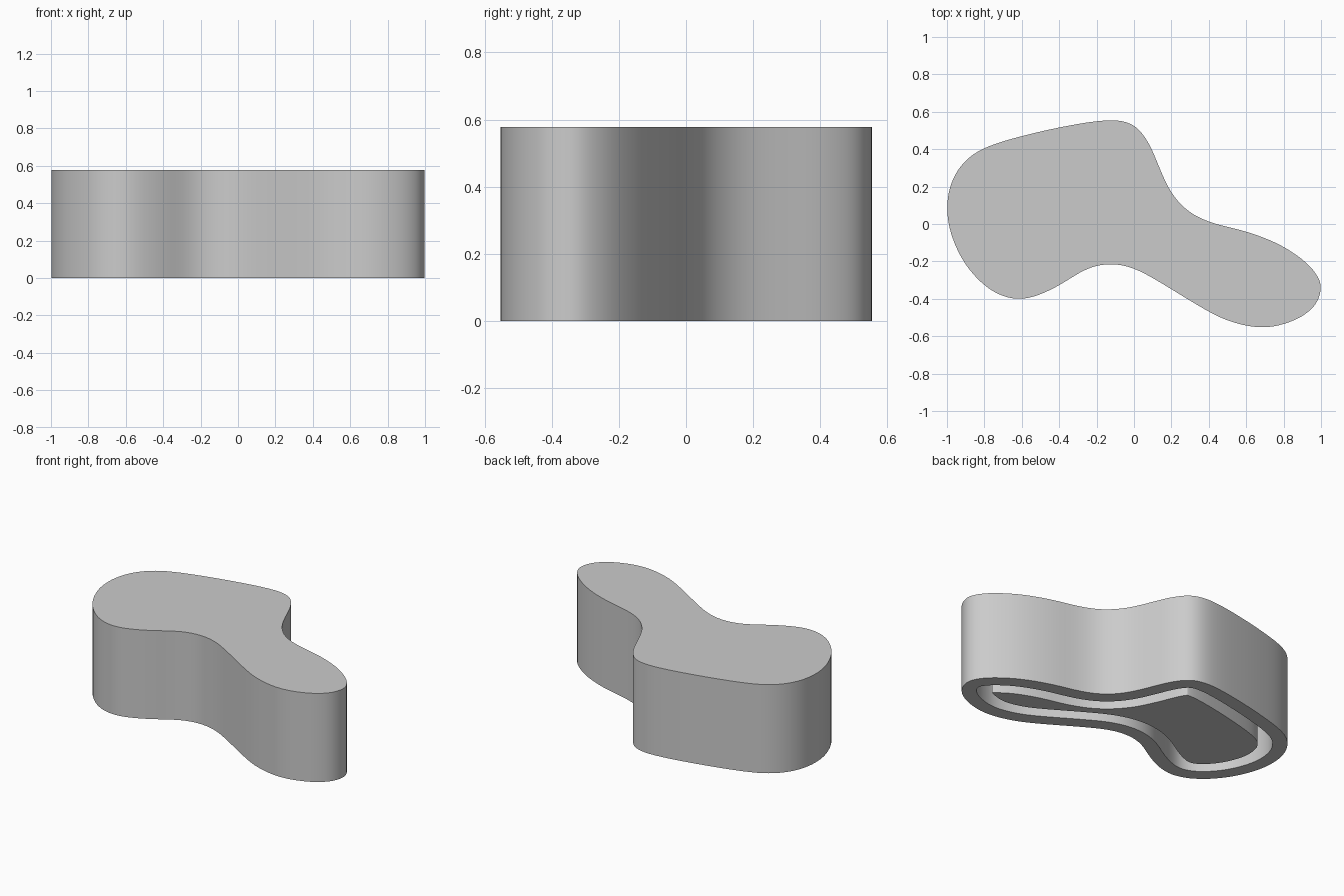
import bpy, bmesh, math
from mathutils import Vector
from mathutils.geometry import intersect_point_line

HEIGHT, WALL, TOP = 0.578, 0.088, 0.09
STEPS = 6

if "Cube" in bpy.data.objects:
    bpy.data.objects.remove(bpy.data.objects["Cube"], do_unlink=True)

grey = bpy.data.materials.new("plain_grey")
grey.use_nodes = True
grey.diffuse_color = (0.6, 0.6, 0.6, 1)
grey.node_tree.nodes["Principled BSDF"].inputs["Base Color"].default_value = grey.diffuse_color

# Free-form outline, clockwise from the back
OUTLINE = [Vector(p) for p in (
    (-.13, .557), (0, .53), (.08, .43), (.13, .315), (.2, .165), (.3, .06),
    (.43, .002), (.6, -.04), (.78, -.11), (.92, -.205), (.985, -.285), (1, -.35),
    (.965, -.44), (.86, -.515), (.69, -.556), (.5, -.517), (.35, -.44), (.15, -.318),
    (0, -.237), (-.13, -.213), (-.26, -.242), (-.42, -.34), (-.6, -.405), (-.76, -.36),
    (-.9, -.22), (-.98, -.05), (-1, .1), (-.97, .24), (-.89, .35), (-.78, .415),
    (-.6, .47), (-.38, .52))]


def smooth_loop(pts):
    """Closed smooth curve through the points."""
    out, n = [], len(pts)
    for i in range(n):
        a, b, c, d = (pts[(i + k) % n] for k in (-1, 0, 1, 2))
        chord = (c - b).length
        m0 = (c - a) * (chord / ((c - b).length + (b - a).length))
        m1 = (d - b) * (chord / ((d - c).length + chord))
        for s in range(STEPS):
            t = s / STEPS
            out.append(b * (2*t**3 - 3*t**2 + 1) + m0 * (t**3 - 2*t**2 + t)
                       + c * (3*t**2 - 2*t**3) + m1 * (t**3 - t**2))
    # relax small wobbles
    for _ in range(6):
        out = [p * 0.5 + (out[i - 1] + out[(i + 1) % len(out)]) * 0.25
               for i, p in enumerate(out)]
    return out


def inset(loop, dist):
    n = len(loop)
    tangents = [(loop[(i + 1) % n] - loop[i - 1]).normalized() for i in range(n)]
    return [p + Vector((t.y, -t.x)) * dist for p, t in zip(loop, tangents)]


def clearance(p, loop):
    best = 9
    for i, b in enumerate(loop):
        a = loop[i - 1]
        q, t = intersect_point_line(p, a, b)
        q = a.lerp(b, min(max(t, 0), 1))
        best = min(best, (p - q.to_2d()).length)
    return best


def ring(bm, loop, z):
    return [bm.verts.new((p.x, p.y, z)) for p in loop]


def bridge(bm, a, b):
    for i in range(len(a)):
        bm.faces.new((a[i - 1], a[i], b[i], b[i - 1]))


def finish(bm, name):
    bmesh.ops.recalc_face_normals(bm, faces=bm.faces)
    mesh = bpy.data.meshes.new(name)
    bm.to_mesh(mesh)
    bm.free()
    mesh.materials.append(grey)
    ob = bpy.data.objects.new(name, mesh)
    bpy.context.collection.objects.link(ob)
    bpy.ops.object.select_all(action='DESELECT')
    ob.select_set(True)
    bpy.context.view_layer.objects.active = ob
    bpy.ops.object.shade_smooth_by_angle(angle=math.radians(30))


def stack(name, levels):
    """Closed solid through rings of equal size, capped at both ends."""
    bm = bmesh.new()
    rings = [ring(bm, loop, z) for loop, z in levels]
    for a, b in zip(rings, rings[1:]):
        bridge(bm, a, b)
    bm.faces.new(rings[0])
    bm.faces.new(rings[-1])
    finish(bm, name)


outer = smooth_loop(OUTLINE)
inner = inset(outer, WALL)
# Second inset, with crossed-over points dropped so tight bends become corners
core = [p for p in inset(outer, 2 * WALL) if clearance(p, outer) > 2 * WALL - 0.002]

# Hollow outer shell with a flat top
stack("outer_shell", [(outer, HEIGHT), (outer, 0), (inner, 0), (inner, HEIGHT - TOP)])
# Solid core hanging inside, leaving a groove around it
stack("inner_core", [(core, HEIGHT - TOP), (core, 0)])
